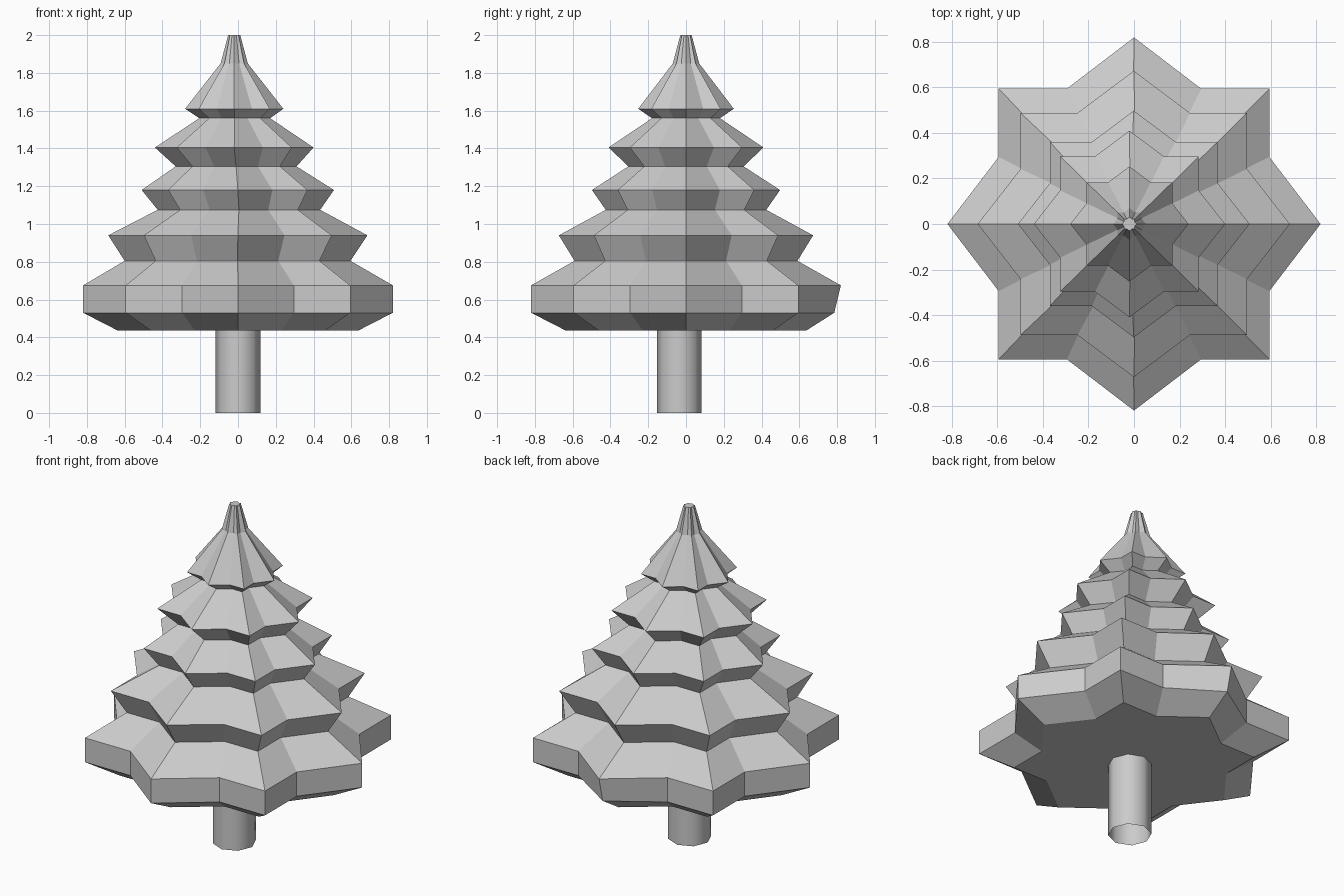
import bpy, bmesh, math

if "Cube" in bpy.data.objects:
    bpy.data.objects.remove(bpy.data.objects["Cube"])

# Quarter outline of the eight-pointed star, widest tip = 1
QUARTER = [(1.0, 0.0), (0.725, 0.36), (0.725, 0.725), (0.36, 0.725)]
STAR = []
for k in range(4):
    for x, y in QUARTER:
        for _ in range(k):
            x, y = -y, x
        STAR.append((x, y))

# Foliage rings: height, x of left tip, x of right tip, half depth
RINGS = [
    (0.435, -0.635, 0.635, 0.635),
    (0.53, -0.82, 0.82, 0.82),
    (0.675, -0.82, 0.82, 0.82),
    (0.805, -0.60, 0.595, 0.59),
    (0.94, -0.687, 0.685, 0.673),
    (1.075, -0.425, 0.435, 0.425),
    (1.18, -0.51, 0.508, 0.498),
    (1.305, -0.33, 0.31, 0.305),
    (1.405, -0.44, 0.40, 0.41),
    (1.56, -0.205, 0.17, 0.18),
    (1.61, -0.28, 0.24, 0.253),
    (1.85, -0.092, 0.052, 0.07),
    (2.0, -0.052, 0.012, 0.03),
]


def finish(name, bm):
    bmesh.ops.recalc_face_normals(bm, faces=bm.faces)
    mesh = bpy.data.meshes.new(name)
    bm.to_mesh(mesh)
    bm.free()
    obj = bpy.data.objects.new(name, mesh)
    bpy.context.collection.objects.link(obj)
    return obj


# Foliage: stacked star rings bridged into tiers
bm = bmesh.new()
loops = []
for z, x0, x1, ry in RINGS:
    cx, rx = (x0 + x1) / 2, (x1 - x0) / 2
    loops.append([bm.verts.new((cx + rx * x, ry * y, z)) for x, y in STAR])
loops[1][4].co.y = 0.785  # slightly tucked back tip
n = len(STAR)
for i, (a, b) in enumerate(zip(loops, loops[1:])):
    for j in range(n):
        k = (j + 1) % n
        bm.faces.new((a[j], a[k], b[k], b[j]))
bm.faces.new(loops[0][::-1])
bm.faces.new(loops[-1])
finish("foliage", bm)

# Trunk: open eight-sided tube, smooth shaded
bm = bmesh.new()
bmesh.ops.create_cone(bm, cap_ends=False, segments=8, radius1=0.118,
                      radius2=0.118, depth=0.44)
bmesh.ops.translate(bm, verts=bm.verts, vec=(0, -0.035, 0.22))
for f in bm.faces:
    f.smooth = True
finish("trunk", bm)
